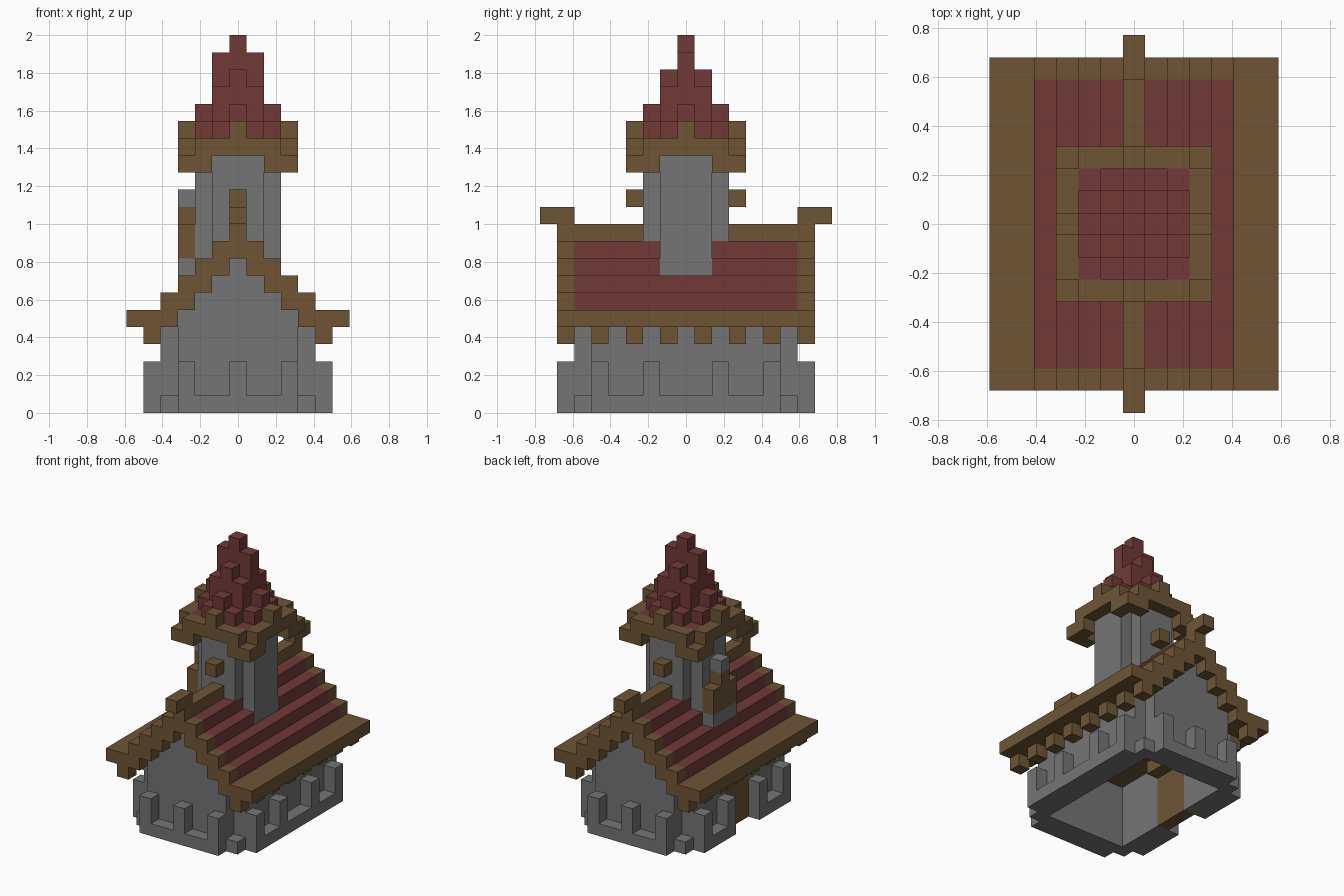
import bpy
import bmesh
from mathutils import Matrix, Vector

U = 1 / 11  # edge length of one block

cube = bpy.data.objects.get("Cube")
if cube:
    bpy.data.objects.remove(cube, do_unlink=True)


def material(name, rgb):
    mat = bpy.data.materials.new(name)
    mat.use_nodes = True
    color = (*rgb, 1)
    mat.diffuse_color = color
    bsdf = mat.node_tree.nodes["Principled BSDF"]
    bsdf.inputs["Base Color"].default_value = color
    bsdf.inputs["Roughness"].default_value = 0.9
    return mat


STONE = material("grey stone", (0.178, 0.178, 0.178))
WOOD = material("brown wood", (0.156, 0.091, 0.036))
TILE = material("red tile", (0.165, 0.042, 0.038))


def mirrored(boxes, x=True, y=True):
    """Repeat boxes across the chosen axes, without duplicates."""
    out = set(boxes)
    if x:
        out |= {((-b[0][1], -b[0][0]), b[1], b[2]) for b in out}
    if y:
        out |= {(b[0], (-b[1][1], -b[1][0]), b[2]) for b in out}
    return sorted(out)


def box(x, y, z):
    """Inclusive block ranges; a single number means one block."""
    return tuple(r if isinstance(r, tuple) else (r, r) for r in (x, y, z))


def part(name, mat, boxes):
    bm = bmesh.new()
    for ranges in boxes:
        size = Vector([(b - a + 1) * U for a, b in ranges])
        centre = Vector([(a + b) / 2 * U for a, b in ranges])
        centre.z += U / 2
        bmesh.ops.create_cube(
            bm, size=1,
            matrix=Matrix.Translation(centre) @ Matrix.Diagonal(size).to_4x4())
    mesh = bpy.data.meshes.new(name)
    bm.to_mesh(mesh)
    bm.free()
    mesh.materials.append(mat)
    obj = bpy.data.objects.new(name, mesh)
    bpy.context.collection.objects.link(obj)


# Walls: a hollow ring with stepped gables and a doorway on the -x side
part("end_walls", STONE, mirrored([box((-3, 3), 6, (0, 4))]))
part("gables", STONE, mirrored([box((-a, a), 6, 8 - a) for a in range(4)]))
part("left_wall", STONE, [box(4, (-5, 5), (0, 4))])
part("right_wall", STONE,
     mirrored([box(-4, (2, 5), (0, 4))], x=False) + [box(-4, (-1, 1), 4)])
part("door", WOOD, [box(-4, (-1, 1), (0, 3))])
part("door_lintel", WOOD, [box(-3, (-1, 1), 4)])

# Foundation with low buttresses
part("end_footings", STONE, mirrored([box((-3, 3), 7, 0)]))
part("end_buttresses", STONE, mirrored([box(x, 7, (1, 2)) for x in (0, 3)]))
part("corner_footings", STONE, mirrored([box(4, 6, 0)]))
part("left_footing", STONE, [box(5, (-5, 5), 0)])
part("right_footings", STONE, mirrored([box(-5, (2, 5), 0)], x=False))
part("side_buttresses", STONE, mirrored([box(5, y, (1, 2)) for y in (2, 5)]))

# Roof
part("ceiling", WOOD, [box((-3, 3), (-5, 5), 5)])
part("eaves", WOOD, mirrored([box((4, 6), (-7, 7), 5)]))
part("eave_brackets", WOOD, mirrored([box(5, y, 4) for y in (1, 3, 5, 7)]))
part("verges", WOOD, mirrored(
    [box(a, 7, (9 - a, 10 - a)) for a in (1, 2, 3)] + [box(4, 7, 6)]))
part("ridge", WOOD, [box(0, (-7, 7), (9, 10))])
part("ridge_horns", WOOD, mirrored([box(0, (7, 8), 11)]))
part("roof_tiles", TILE, mirrored([
    box(4, (-6, 6), 6),
    box(3, (-6, 6), (6, 7)),
    box(2, (-6, 6), 7), box(2, (2, 6), 8),
    box(1, (-6, 6), (8, 9))]))

# Tower with cross-shaped plan
part("tower", STONE, [box((-2, 2), (-1, 1), (8, 14)),
                      box((-1, 1), (-2, 2), (8, 14))])
part("tower_pegs", WOOD, mirrored([box(0, 3, 12)]))

# Side chimney
part("chimney_foot", STONE, [box(-3, (-1, 1), 8)])
part("chimney_body", WOOD, [box(-3, (-1, 1), (9, 10)), box(-3, 0, 11)])
part("chimney_top", STONE, [box(-3, 0, 12)])

# Cornice around the tower
part("cornice_corners", WOOD, mirrored(
    [box(3, 3, 14), box(2, 3, 14), box(3, 2, 14)]))
part("cornice_ring", WOOD, mirrored([box(3, (-2, 2), 15), box((-2, 2), 3, 15)]))
part("cornice_merlons", WOOD, mirrored([box(3, 0, 16), box(0, 3, 16)]))

# Spire: stepped columns, each given by plan position and top layer
SPIRE = {(2, 2): 15, (2, 1): 16, (1, 2): 16, (2, 0): 17, (0, 2): 17,
         (1, 1): 18, (0, 1): 19, (1, 0): 20, (0, 0): 21}
part("spire", TILE, mirrored(
    [box(x, y, (15, top)) for (x, y), top in SPIRE.items()]))
